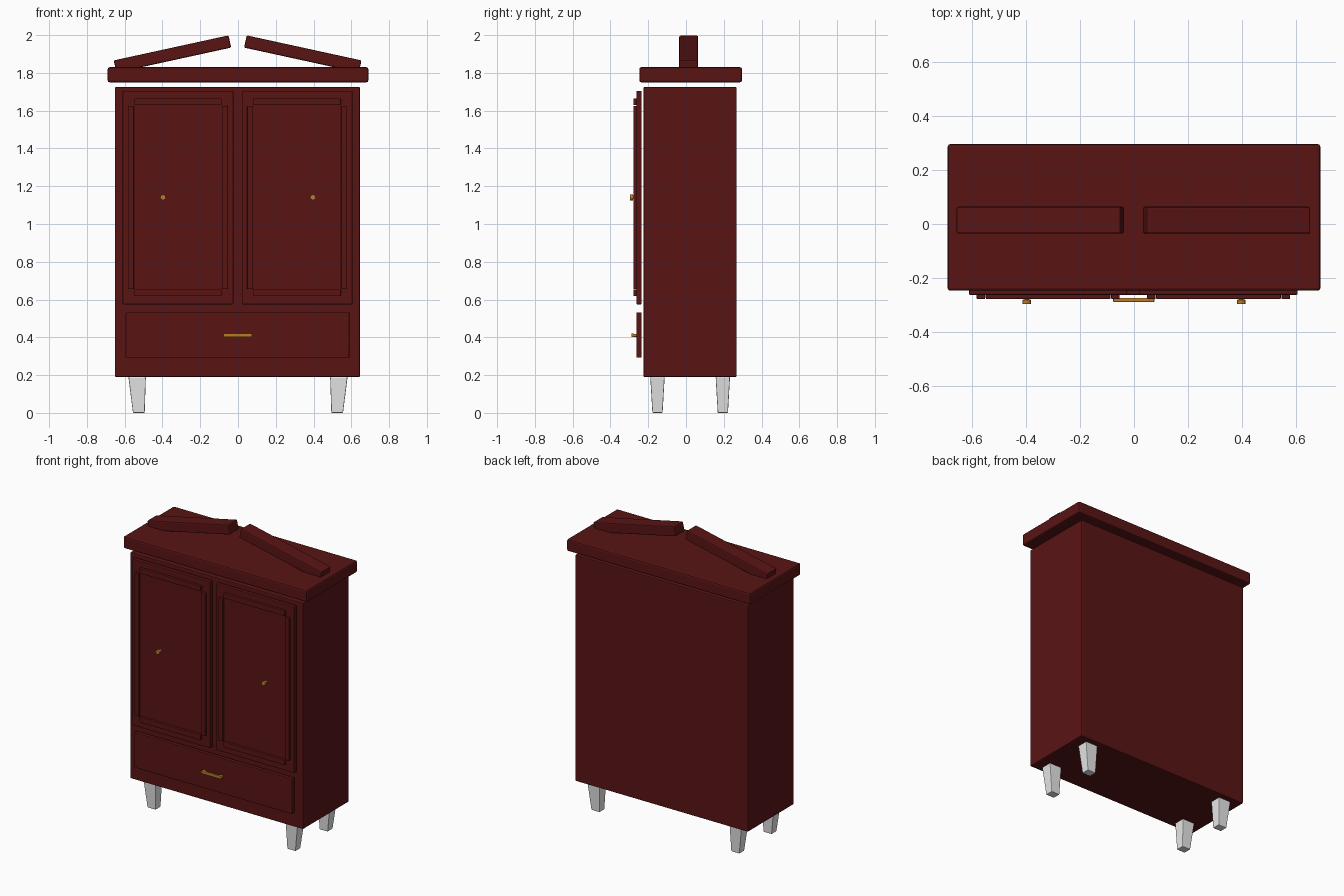
import bpy, bmesh, math
from mathutils import Vector

cube = bpy.data.objects.get("Cube")
if cube:
    bpy.data.objects.remove(cube, do_unlink=True)


def material(name, rgb):
    m = bpy.data.materials.new(name)
    m.use_nodes = True
    m.diffuse_color = (*rgb, 1)
    m.node_tree.nodes["Principled BSDF"].inputs["Base Color"].default_value = (*rgb, 1)
    return m


WOOD = material("dark red wood", (0.10, 0.007, 0.007))
BRASS = material("brass", (0.5, 0.2, 0.02))
GREY = material("pale grey", (0.8, 0.8, 0.8))


def finish(name, bm, mat, bevel=0.0):
    mesh = bpy.data.meshes.new(name)
    bmesh.ops.recalc_face_normals(bm, faces=bm.faces)
    bm.to_mesh(mesh)
    bm.free()
    mesh.materials.append(mat)
    ob = bpy.data.objects.new(name, mesh)
    bpy.context.collection.objects.link(ob)
    if bevel:
        mod = ob.modifiers.new("Bevel", "BEVEL")
        mod.width = bevel
        mod.segments = 2
    return ob


def box(name, x, y, z, mat=WOOD, bevel=0.004):
    """Bevelled box from its (min, max) extent on each axis."""
    bm = bmesh.new()
    bmesh.ops.create_cube(bm, size=1)
    spans = (x, y, z)
    for v in bm.verts:
        v.co = Vector([(s[0] + s[1]) / 2 + c * (s[1] - s[0]) for s, c in zip(spans, v.co)])
    return finish(name, bm, mat, bevel)


def rod(name, centre, radius, y, mat=BRASS, sides=8):
    """Short cylinder along y."""
    bm = bmesh.new()
    bmesh.ops.create_cone(bm, cap_ends=True, segments=sides, radius1=radius,
                          radius2=radius, depth=y[1] - y[0])
    ob = finish(name, bm, mat, 0.002)
    ob.rotation_euler.x = math.pi / 2
    ob.location = (centre[0], (y[0] + y[1]) / 2, centre[1])
    return ob


# Carcass and cornice
box("carcass", (-0.652, 0.646), (-0.225, 0.268), (0.19, 1.725), bevel=0.006)
box("cornice", (-0.69, 0.69), (-0.247, 0.296), (1.75, 1.83), bevel=0.01)

# Doors with raised moulding strips and knobs
for side, cx in (("right", -0.318), ("left", 0.313)):
    box(f"{side}_door", (cx - 0.293, cx + 0.293), (-0.262, -0.235), (0.575, 1.705))
    strip_y = (-0.278, -0.256)
    for edge, s in (("outer", math.copysign(1, cx)), ("inner", -math.copysign(1, cx))):
        mid = cx + s * 0.249
        box(f"{side}_door_{edge}_strip", (mid - 0.016, mid + 0.016), strip_y, (0.655, 1.625))
    for edge, z in (("bottom", 0.636), ("top", 1.647)):
        box(f"{side}_door_{edge}_strip", (cx - 0.231, cx + 0.231), strip_y, (z - 0.018, z + 0.018))
    kx = math.copysign(0.397, cx)
    rod(f"{side}_door_knob", (kx, 1.141), 0.016, (-0.297, -0.28))
    rod(f"{side}_door_knob_stem", (kx, 1.141), 0.009, (-0.282, -0.255))

# Drawer with bar handle
box("drawer_front", (-0.595, 0.59), (-0.262, -0.235), (0.292, 0.532))
box("drawer_handle_bar", (-0.077, 0.075), (-0.289, -0.274), (0.401, 0.42), BRASS, 0.003)
for side, x in (("right", -0.065), ("left", 0.063)):
    box(f"drawer_handle_{side}_post", (x - 0.01, x + 0.01), (-0.28, -0.258), (0.403, 0.418), BRASS, 0.002)

# Sloping pediment pieces
for side, cx, tilt in (("right", -0.347, -1), ("left", 0.343, 1)):
    ob = box(f"{side}_pediment", (-0.311, 0.311), (-0.05, 0.05), (-0.033, 0.033), bevel=0.007)
    ob.location = (cx, 0.014, 1.9)
    ob.rotation_euler.y = tilt * math.radians(12.3)

# Tapered legs, straighter on the inner side
for side, s in (("right", -1), ("left", 1)):
    for end, cy in (("front", -0.151), ("back", 0.195)):
        bm = bmesh.new()
        bmesh.ops.create_cube(bm, size=1)
        for v in bm.verts:
            top, outer = v.co.z > 0, v.co.x > 0
            x = (0.58 if top else 0.556) if outer else (0.488 if top else 0.494)
            half = 0.038 if top else 0.027
            v.co = (s * x, cy + math.copysign(half, v.co.y), 0.19 if top else 0)
        finish(f"{end}_{side}_leg", bm, GREY, 0.004)
